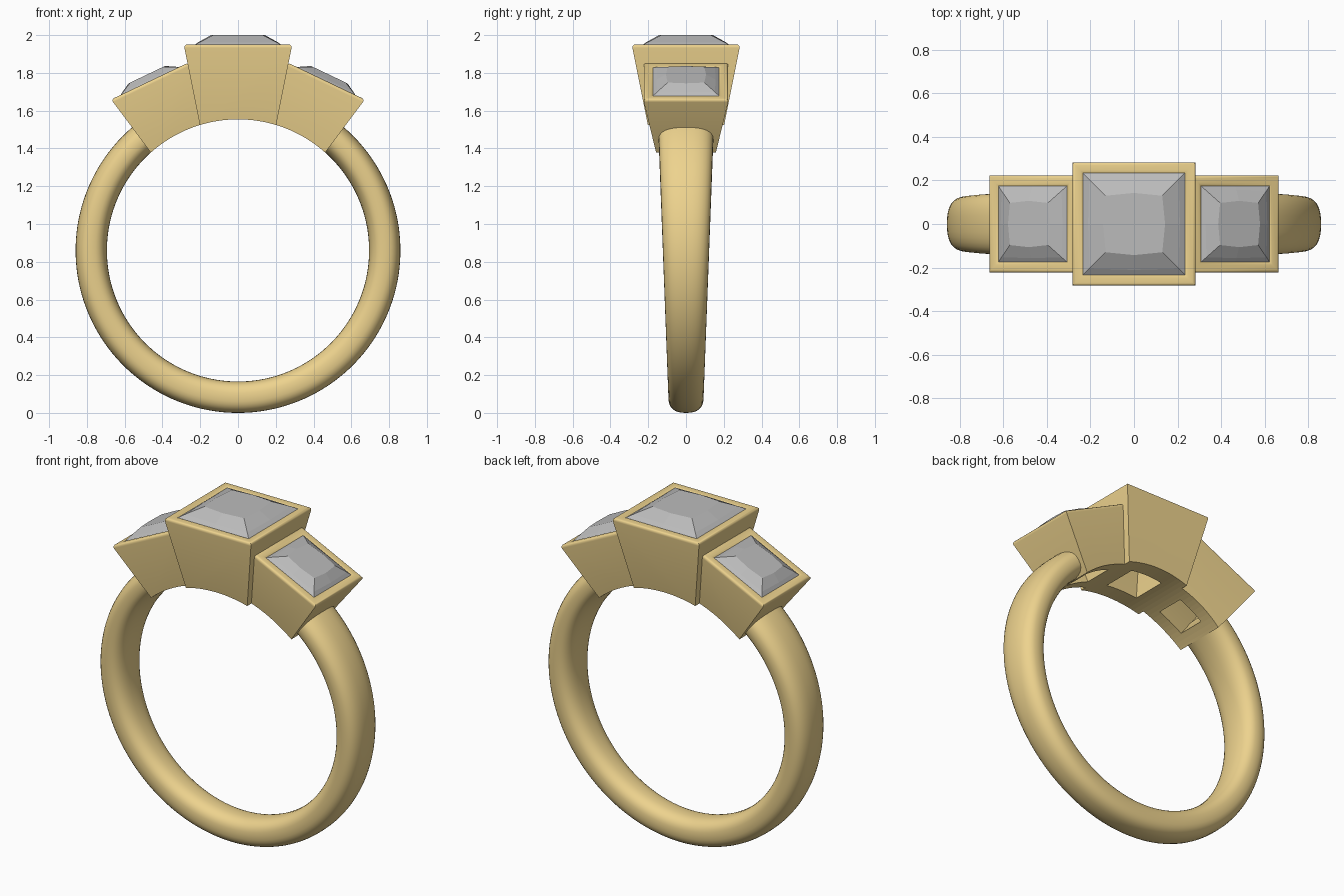
import bpy, bmesh
from math import sin, cos, pi, radians
from mathutils import Matrix, Vector

if "Cube" in bpy.data.objects:
    bpy.data.objects.remove(bpy.data.objects["Cube"])

CZ = 0.86            # finger hole centre height
R_IN = 0.694         # finger hole radius


def material(name, rgb):
    m = bpy.data.materials.new(name)
    m.diffuse_color = (*rgb, 1)
    m.use_nodes = True
    m.node_tree.nodes["Principled BSDF"].inputs["Base Color"].default_value = m.diffuse_color
    return m


GOLD = material("gold", (0.85, 0.65, 0.27))
STONE = material("stone_grey", (0.5, 0.5, 0.5))


def finish(name, bm, mat, matrix=Matrix()):
    bmesh.ops.recalc_face_normals(bm, faces=bm.faces[:])
    me = bpy.data.meshes.new(name)
    bm.to_mesh(me)
    bm.free()
    ob = bpy.data.objects.new(name, me)
    bpy.context.collection.objects.link(ob)
    ob.matrix_world = matrix
    if mat:
        me.materials.append(mat)
    return ob


def smooth(ob, angle):
    bpy.ops.object.select_all(action='DESELECT')
    ob.select_set(True)
    bpy.context.view_layer.objects.active = ob
    bpy.ops.object.shade_smooth_by_angle(angle=radians(angle))


def loft(bm, rings, closed=False):
    n = len(rings[0])
    pairs = list(zip(rings, rings[1:])) + ([(rings[-1], rings[0])] if closed else [])
    for a, b in pairs:
        for i in range(n):
            j = (i + 1) % n
            bm.faces.new((a[i], a[j], b[j], b[i]))


def square(bm, h, z):
    return [bm.verts.new((x * h, y * h, z)) for x, y in ((-1, -1), (1, -1), (1, 1), (-1, 1))]


# Band: open hoop with a rounded section that widens toward the top
bm = bmesh.new()
rings = []
N, M, START = 120, 32, radians(36)
for i in range(N + 1):
    a = START + (2 * pi - 2 * START) * i / N
    zc = CZ + 0.777 * cos(a)
    half = 0.09 + 0.055 * zc / 1.45
    ring = []
    for k in range(M):
        t = 2 * pi * k / M
        c, s = cos(t), sin(t)
        r = 0.777 + 0.083 * abs(c) ** 0.8 * (1 if c > 0 else -1)
        y = half * abs(s) ** 0.8 * (1 if s > 0 else -1)
        ring.append(bm.verts.new((r * sin(a), y, CZ + r * cos(a))))
    rings.append(ring)
loft(bm, rings)
bm.faces.new(rings[0])
bm.faces.new(rings[-1])
smooth(finish("band", bm, GOLD), 50)

# Finger hole cutter that trims the undersides of the settings
bm = bmesh.new()
bmesh.ops.create_cone(bm, cap_ends=True, segments=160, radius1=R_IN, radius2=R_IN, depth=1.2,
                      matrix=Matrix.Translation((0, 0, CZ)) @ Matrix.Rotation(pi / 2, 4, 'X'))
cutter = finish("finger_hole_cutter", bm, None)
cutter.hide_render = True
cutter.display_type = 'WIRE'


# Tapered square setting with an open bore
def setting(name, matrix, top, bore_top, bore_bottom):
    depth = 0.45
    bottom = top - 0.2 * depth
    bm = bmesh.new()
    loft(bm, [square(bm, bottom, -depth), square(bm, top, 0),
              square(bm, bore_top, 0), square(bm, bore_bottom, -depth)], closed=True)
    rim = [e for e in bm.edges if all(v.co.z > -0.01 for v in e.verts)
           and abs(e.verts[0].co.x) == abs(e.verts[1].co.x)
           and abs(abs(e.verts[0].co.x) - abs(e.verts[0].co.y)) < 1e-5]
    rim = [e for e in rim if len({tuple(abs(round(c, 4)) for c in v.co) for v in e.verts}) == 1]
    bmesh.ops.bevel(bm, geom=rim, offset=0.018, segments=4, profile=0.5, affect='EDGES')
    ob = finish(name, bm, GOLD, matrix)
    mod = ob.modifiers.new("trim", 'BOOLEAN')
    mod.operation = 'DIFFERENCE'
    mod.solver = 'EXACT'
    mod.object = cutter
    smooth(ob, 35)


# Square-cut stone with a faceted crown and pointed underside
def gem(name, matrix, half):
    s = half / 0.235
    bm = bmesh.new()
    rings = []
    # half width, height, outward bulge of the edge middles
    for h, z, bulge in ((0.12, -0.14, 1.0), (0.235, -0.02, 1.0), (0.235, -0.006, 1.0),
                        (0.205, 0.012, 1.03), (0.13, 0.05, 1.1)):
        ring = []
        for x, y in ((-1, -1), (0, -1), (1, -1), (1, 0), (1, 1), (0, 1), (-1, 1), (-1, 0)):
            k = bulge if x * y == 0 else 1
            ring.append(bm.verts.new(Vector((x * h * k, y * h * k, z)) * s))
        rings.append(ring)
    loft(bm, rings)
    bm.faces.new(rings[-1])
    tip = bm.verts.new((0, 0, -0.25 * s))
    for i in range(8):
        bm.faces.new((rings[0][i], rings[0][(i + 1) % 8], tip))
    finish(name, bm, STONE, matrix)


# Centre setting and stone, then the two tilted side ones
mid = Matrix.Translation((0, 0, 1.95))
setting("centre_setting", mid, 0.287, 0.23, 0.09)
gem("centre_stone", mid, 0.235)
for side, label in ((1, "right"), (-1, "left")):
    m = Matrix.Translation((side * 0.467, 0, 1.757)) @ Matrix.Rotation(side * radians(25.5), 4, 'Y')
    setting(label + "_setting", m, 0.227, 0.17, 0.05)
    gem(label + "_stone", m, 0.175)
